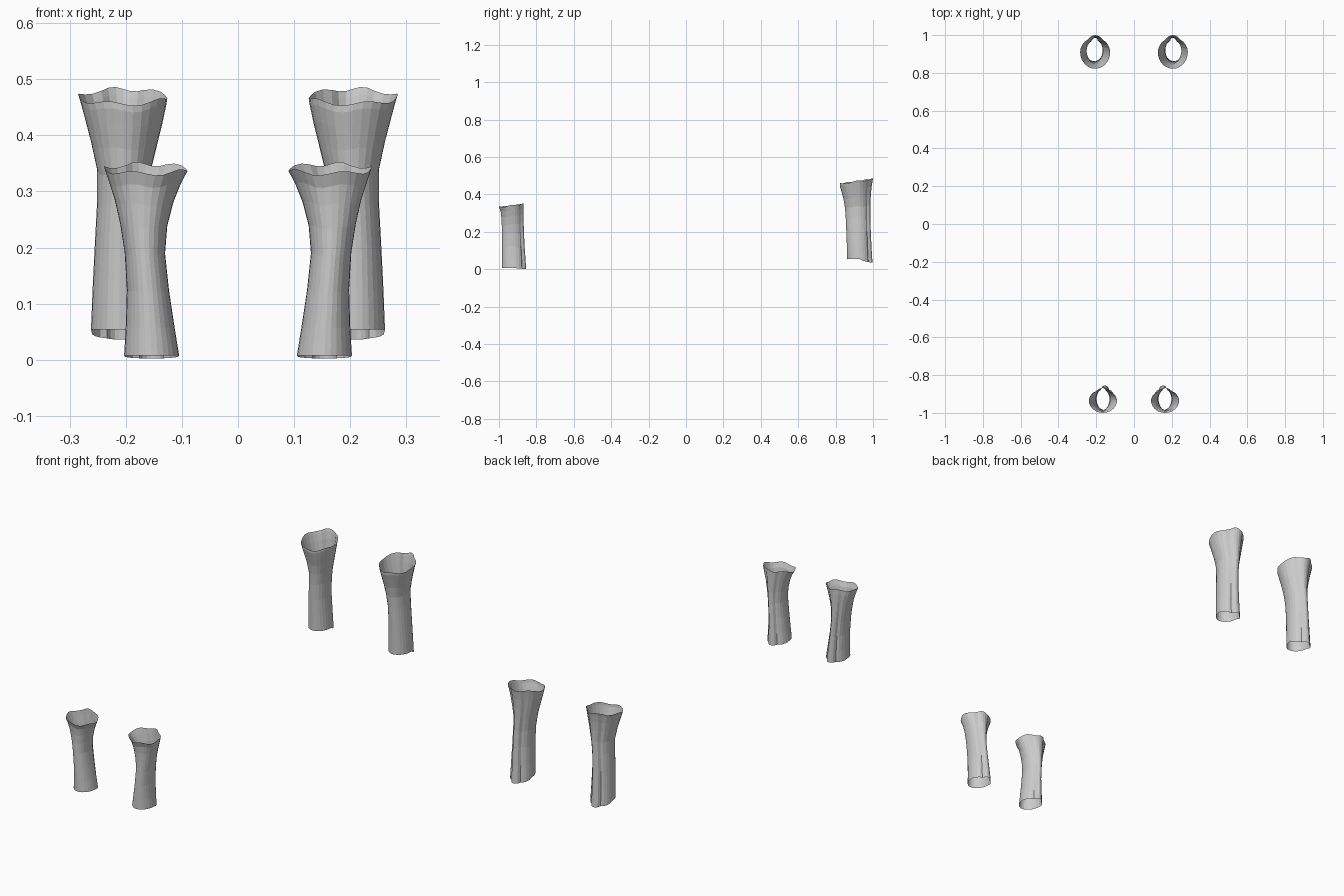
import bpy
import bmesh
from math import sin, cos, pi, exp

cube = bpy.data.objects.get("Cube")
if cube:
    bpy.data.objects.remove(cube)

grey = bpy.data.materials.new("plain_grey")
grey.use_nodes = True
colour = (0.6, 0.6, 0.6, 1)
grey.diffuse_color = colour
grey.node_tree.nodes["Principled BSDF"].inputs["Base Color"].default_value = colour

SIDES = 28


def cuff(name, side, rings, low_z, high_z, fold):
    """Open sleeve lofted through rings of (height 0-1, x min, x max, y min, y max)."""
    bm = bmesh.new()
    loops = []
    for t, x0, x1, y0, y1 in rings:
        loop = []
        for i in range(SIDES):
            a = 2 * pi * i / SIDES
            c, s = cos(a), sin(a)
            back = (s + 1) / 2
            # narrow the back and press a soft pleat into each rear flank
            pinch = 1 - 0.3 * max(0, s) ** 2
            pleat = fold * (1 - 0.6 * t) * (exp(-((a - 0.9) / 0.16) ** 2)
                                            + exp(-((a - 2.3) / 0.16) ** 2))
            r = 1 - pleat
            x = (x0 + x1) / 2 + (x1 - x0) / 2 * c * pinch * r
            y = (y0 + y1) / 2 + (y1 - y0) / 2 * s * r
            # sloped and gently wavy rims
            low = low_z[0] + (low_z[1] - low_z[0]) * max(0, s) ** 0.5
            high = high_z[0] + (high_z[1] - high_z[0]) * back + 0.004 * cos(5 * a) * t
            loop.append(bm.verts.new((side * x, y, low + (high - low) * t)))
        loops.append(loop)
    for lower, upper in zip(loops, loops[1:]):
        for i in range(SIDES):
            j = (i + 1) % SIDES
            bm.faces.new((lower[i], lower[j], upper[j], upper[i]))
    if side < 0:
        bmesh.ops.reverse_faces(bm, faces=bm.faces)
    mesh = bpy.data.meshes.new(name)
    bm.to_mesh(mesh)
    bm.free()
    mesh.materials.append(grey)
    obj = bpy.data.objects.new(name, mesh)
    bpy.context.collection.objects.link(obj)


front_rings = [
    (0.0, 0.105, 0.203, -0.985, -0.855),
    (0.15, 0.113, 0.200, -0.985, -0.858),
    (0.35, 0.123, 0.198, -0.985, -0.863),
    (0.55, 0.130, 0.202, -0.985, -0.866),
    (0.7, 0.126, 0.210, -0.985, -0.868),
    (0.83, 0.115, 0.220, -0.987, -0.868),
    (0.93, 0.102, 0.231, -0.991, -0.868),
    (1.0, 0.090, 0.239, -1.0, -0.868),
]
rear_rings = [
    (0.0, 0.160, 0.262, 0.862, 0.997),
    (0.18, 0.163, 0.259, 0.860, 0.992),
    (0.37, 0.166, 0.255, 0.857, 0.988),
    (0.55, 0.164, 0.251, 0.854, 0.986),
    (0.68, 0.156, 0.251, 0.850, 0.986),
    (0.8, 0.144, 0.262, 0.842, 0.988),
    (0.9, 0.134, 0.273, 0.831, 0.992),
    (0.97, 0.128, 0.281, 0.823, 0.997),
    (1.0, 0.126, 0.285, 0.822, 1.0),
]

for label, side in (("left", 1), ("right", -1)):
    cuff("front_" + label + "_cuff", side, front_rings, (0.008, 0.002), (0.332, 0.349), 0.14)
    cuff("rear_" + label + "_cuff", side, rear_rings, (0.054, 0.036), (0.456, 0.483), 0.14)
